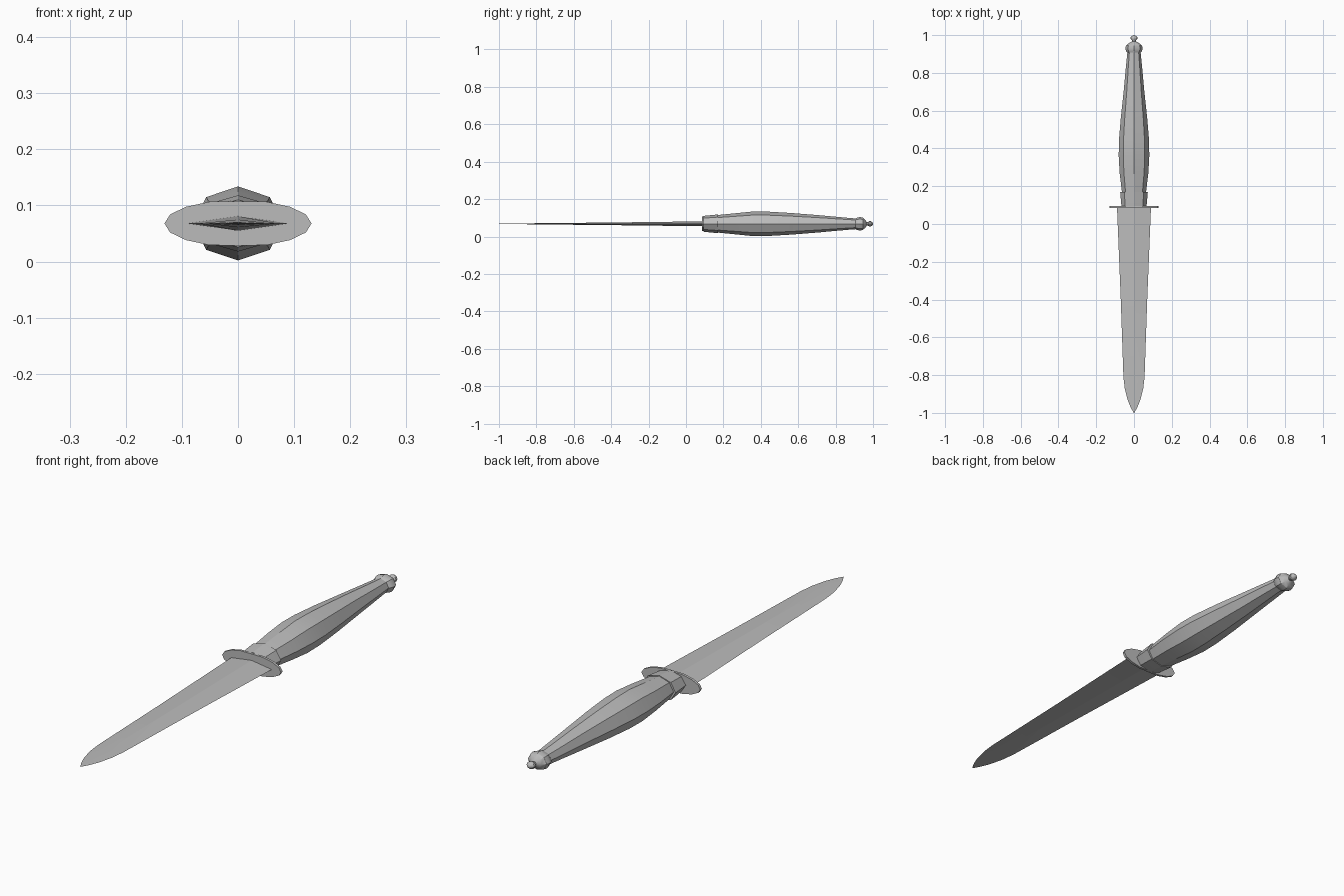
import bpy, bmesh, math

if "Cube" in bpy.data.objects:
    bpy.data.objects.remove(bpy.data.objects["Cube"], do_unlink=True)

MID = 0.068  # height of the dagger's long axis

steel = bpy.data.materials.new("grey_steel")
steel.diffuse_color = (0.5, 0.5, 0.5, 1)
steel.use_nodes = True
steel.node_tree.nodes["Principled BSDF"].inputs["Base Color"].default_value = (0.5, 0.5, 0.5, 1)

# Unit cross-sections in x and z
OCTAGON = [(1, 0), (0.7, 0.71), (0, 1), (-0.7, 0.71), (-1, 0), (-0.7, -0.71), (0, -1), (0.7, -0.71)]
DIAMOND = OCTAGON[::2]
ROUND = [(math.cos(math.tau * i / 16), math.sin(math.tau * i / 16)) for i in range(16)]


def loft(name, section, stations, angle=28):
    """Skin a section along y; each station is (y, half width, half height)."""
    bm = bmesh.new()
    rings = [[bm.verts.new((x * w, y, MID + z * h)) for x, z in section] for y, w, h in stations]
    n = len(section)
    for a, b in zip(rings, rings[1:]):
        for i in range(n):
            j = (i + 1) % n
            bm.faces.new((a[i], a[j], b[j], b[i]))
    bm.faces.new(rings[0])
    bm.faces.new(rings[-1])
    bmesh.ops.remove_doubles(bm, verts=bm.verts, dist=0.00005)
    bmesh.ops.recalc_face_normals(bm, faces=bm.faces)
    mesh = bpy.data.meshes.new(name)
    bm.to_mesh(mesh)
    bm.free()
    mesh.materials.append(steel)
    obj = bpy.data.objects.new(name, mesh)
    bpy.context.collection.objects.link(obj)
    bpy.ops.object.select_all(action="DESELECT")
    obj.select_set(True)
    bpy.context.view_layer.objects.active = obj
    bpy.ops.object.shade_smooth_by_angle(angle=math.radians(angle))
    return obj


# Tapering double-edged blade with a central ridge
loft("blade", DIAMOND, [
    (-1.0, 0.001, 0.0005), (-0.97, 0.018, 0.001), (-0.93, 0.034, 0.0015),
    (-0.87, 0.049, 0.002), (-0.81, 0.056, 0.003), (-0.4, 0.07, 0.007), (0.09, 0.09, 0.013)], 8)

# Thin oval crossguard
guard_outline = [(x, max(-0.039, min(0.039, z * 0.042))) for x, z in ROUND]
loft("crossguard", [(x * 0.131, z) for x, z in guard_outline], [(0.086, 1, 1), (0.096, 1, 1)])

# Collar between guard and grip
loft("collar", OCTAGON, [(0.094, 0.066, 0.042), (0.11, 0.068, 0.044), (0.17, 0.073, 0.05)])

# Faceted swelling grip
loft("grip", OCTAGON, [
    (0.1, 0.052, 0.04), (0.17, 0.064, 0.047), (0.27, 0.076, 0.057), (0.36, 0.081, 0.066),
    (0.44, 0.08, 0.065), (0.56, 0.07, 0.058), (0.7, 0.055, 0.047), (0.82, 0.044, 0.036),
    (0.89, 0.037, 0.03), (0.92, 0.034, 0.028)])

# Pommel with a small finial
loft("pommel", OCTAGON, [
    (0.905, 0.034, 0.028), (0.915, 0.042, 0.033), (0.93, 0.046, 0.036),
    (0.945, 0.042, 0.033), (0.958, 0.026, 0.022), (0.966, 0.01, 0.01)])
loft("finial", OCTAGON, [
    (0.955, 0.01, 0.009), (0.972, 0.01, 0.009), (0.979, 0.018, 0.014),
    (0.988, 0.018, 0.014), (0.996, 0.01, 0.009), (1.0, 0.003, 0.003)], 40)
